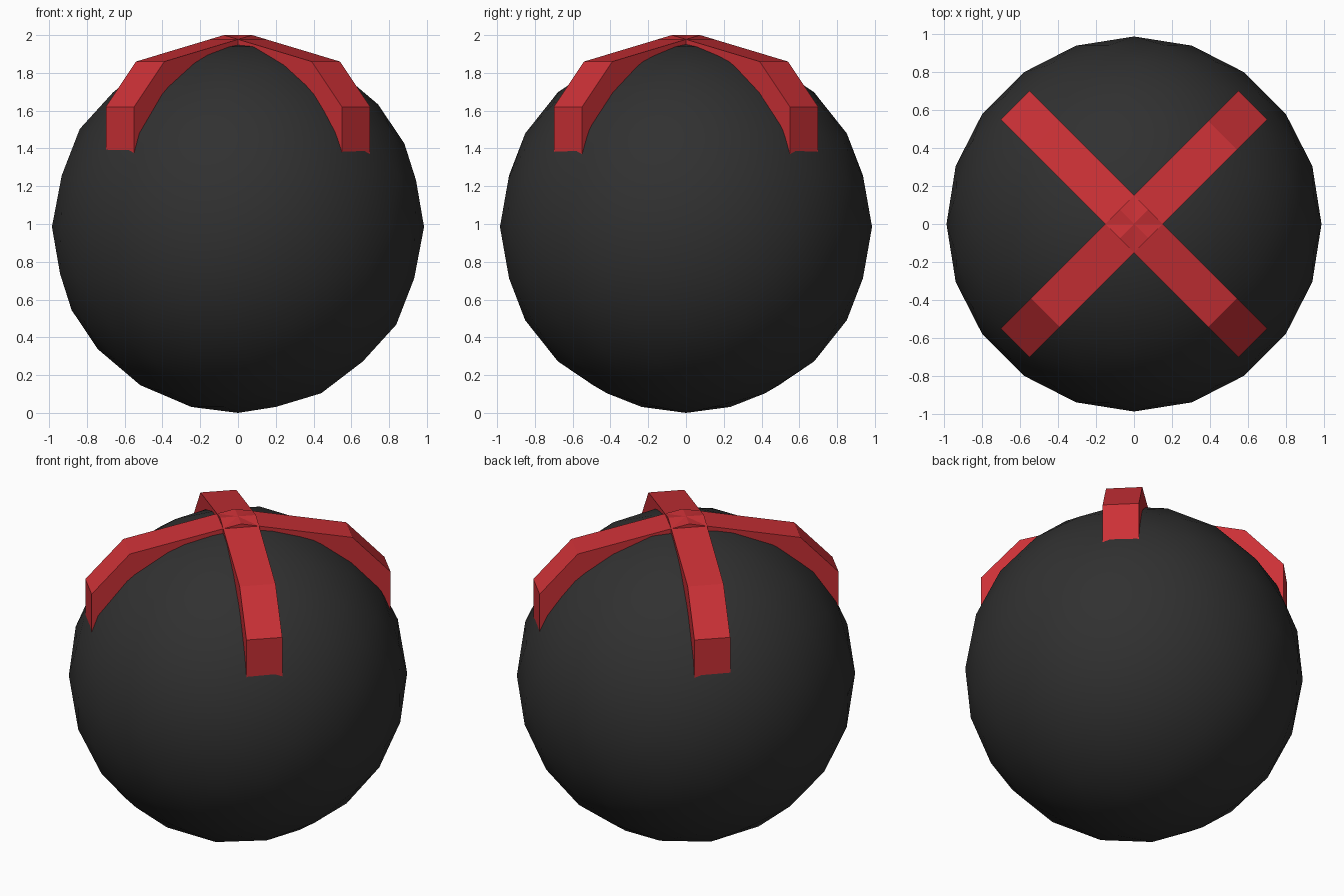
import bpy, bmesh
from math import radians
from mathutils import Matrix

if "Cube" in bpy.data.objects:
    bpy.data.objects.remove(bpy.data.objects["Cube"])

R = 0.985


def paint(obj, name, color):
    mat = bpy.data.materials.new(name)
    mat.diffuse_color = color
    mat.use_nodes = True
    mat.node_tree.nodes["Principled BSDF"].inputs["Base Color"].default_value = mat.diffuse_color
    obj.data.materials.append(mat)


# Ball body: low-poly icosphere, smooth shaded
bpy.ops.mesh.primitive_ico_sphere_add(subdivisions=3, radius=R, location=(0, 0, R))
ball = bpy.context.object
ball.name = "ball"
bpy.ops.object.shade_smooth()
paint(ball, "dark_grey", (0.03, 0.03, 0.03, 1))

# Two crossing straps: angular arch profile (distance, height), ends sunk into the ball
half = [(0.884, 1.30), (0.884, 1.62), (0.658, 1.86)]
profile = half + [(0, 2.0)] + [(-r, z) for r, z in reversed(half)]
HALF_WIDTH = 0.106


def strap(name, angle):
    bm = bmesh.new()
    verts = [bm.verts.new((r, -HALF_WIDTH, z)) for r, z in profile]
    face = bm.faces.new(verts)
    ext = bmesh.ops.extrude_face_region(bm, geom=[face])
    moved = [g for g in ext["geom"] if isinstance(g, bmesh.types.BMVert)]
    bmesh.ops.translate(bm, verts=moved, vec=(0, 2 * HALF_WIDTH, 0))
    bmesh.ops.recalc_face_normals(bm, faces=bm.faces)
    bm.transform(Matrix.Rotation(radians(angle), 4, "Z"))
    mesh = bpy.data.meshes.new(name)
    bm.to_mesh(mesh)
    bm.free()
    obj = bpy.data.objects.new(name, mesh)
    bpy.context.collection.objects.link(obj)
    return obj


red = (0.6, 0.03, 0.037, 1)
for name, angle in (("strap_a", 45), ("strap_b", 135)):
    paint(strap(name, angle), name + "_red", red)
